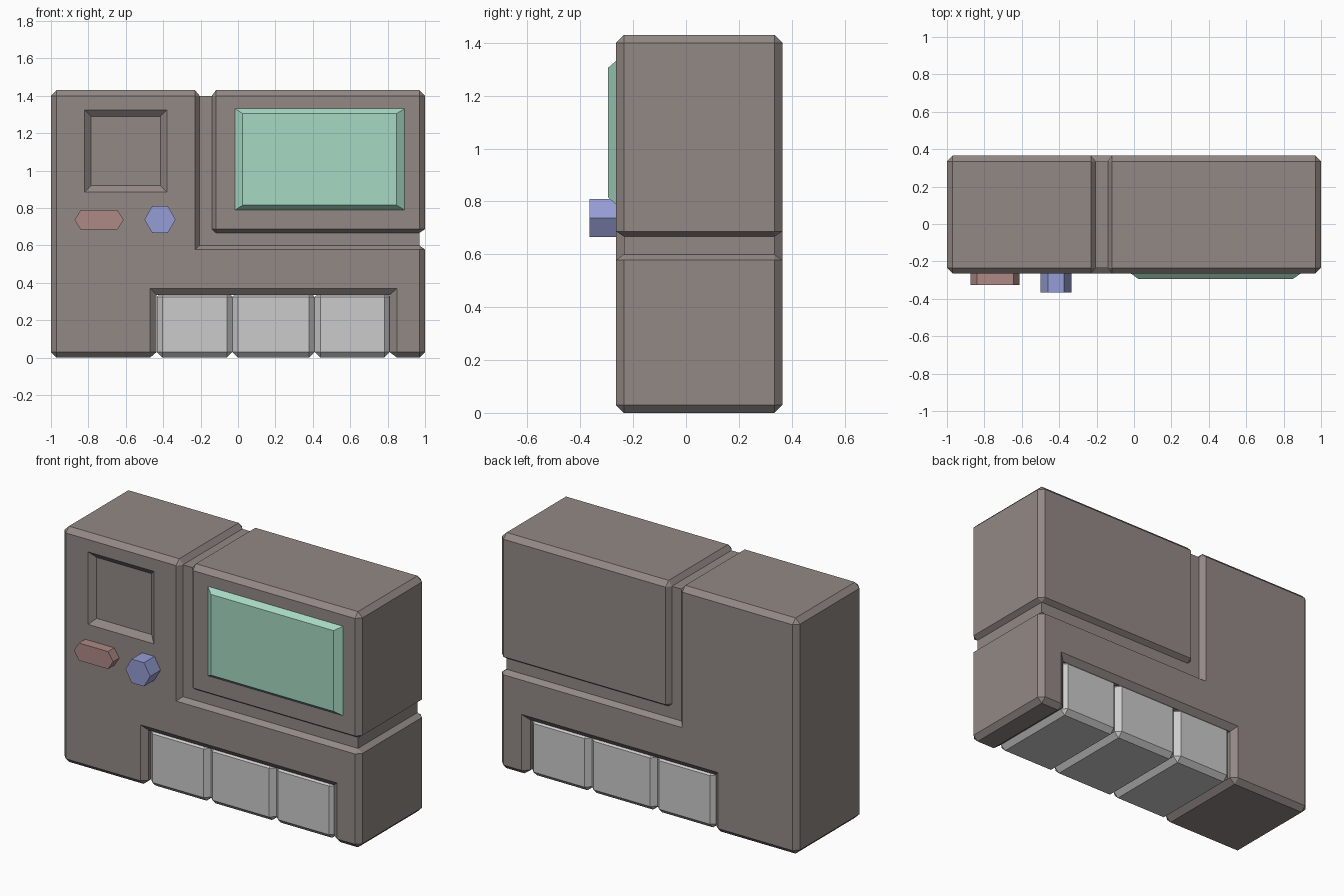
import bpy, bmesh, math

if "Cube" in bpy.data.objects:
    bpy.data.objects.remove(bpy.data.objects["Cube"])

FRONT, BACK, B = -0.265, 0.365, 0.03


def material(name, rgb):
    m = bpy.data.materials.new(name)
    m.diffuse_color = (*rgb, 1)
    m.use_nodes = True
    m.node_tree.nodes["Principled BSDF"].inputs["Base Color"].default_value = m.diffuse_color
    return m


CASE = material("warm_grey", (0.29, 0.25, 0.235))
GLASS = material("green_glass", (0.38, 0.69, 0.54))
RED = material("dull_red", (0.42, 0.25, 0.235))
BLUE = material("soft_blue", (0.30, 0.34, 0.66))


def loft(name, rings, mat=None):
    """Solid through (y, [(x, z), ...]) rings, ordered front to back."""
    bm = bmesh.new()
    loops = [[bm.verts.new((x, y, z)) for x, z in pts] for y, pts in rings]
    n = len(loops[0])
    for a, b in zip(loops, loops[1:]):
        for i in range(n):
            j = (i + 1) % n
            bm.faces.new((a[i], a[j], b[j], b[i]))
    bm.faces.new(loops[0])
    bm.faces.new(loops[-1][::-1])
    bmesh.ops.remove_doubles(bm, verts=bm.verts[:], dist=1e-4)
    bmesh.ops.recalc_face_normals(bm, faces=bm.faces[:])
    mesh = bpy.data.meshes.new(name)
    bm.to_mesh(mesh)
    bm.free()
    ob = bpy.data.objects.new(name, mesh)
    bpy.context.collection.objects.link(ob)
    if mat:
        mesh.materials.append(mat)
    return ob


def chamfered(name, outer, inset, front, back, mat=None):
    """Through-depth block whose front and back rims taper to the inset outline."""
    return loft(name, [(front, inset), (front + B, outer),
                       (back - B, outer), (back, inset)], mat)


def rect(x0, x1, z0, z1):
    return [(x0, z0), (x1, z0), (x1, z1), (x0, z1)]


def block(name, x0, x1, z0, z1, front, back, left, bottom, mat=None):
    """Box with all edges chamfered; left and bottom chamfers set separately."""
    xa, xb, za, zb = x0 + left, x1 - B, z0 + bottom, z1 - B
    outer = [(x0, za), (xa, z0), (xb, z0), (x1, za),
             (x1, zb), (xb, z1), (xa, z1), (x0, zb)]
    inset = [(xa, za), (xa, za), (xb, za), (xb, za),
             (xb, zb), (xb, zb), (xa, zb), (xa, zb)]
    return chamfered(name, outer, inset, front, back, mat)


# L-shaped main casing with a notch at the bottom
outer = [(-1, .03), (-.97, 0), (-.47, 0), (-.435, .03), (-.435, .335), (.81, .335),
         (.81, .03), (.85, 0), (.97, 0), (1, .03), (1, .578), (.97, .6),
         (-.205, .6), (-.205, 1.4), (-.23, 1.43), (-.97, 1.43), (-1, 1.4)]
a, b, c, d = (-.97, .03), (-.47, .03), (.85, .03), (.97, .03)
e, f, g = (.97, .578), (-.23, 1.4), (-.97, 1.4)
inset = [a, a, b, b, (-.47, .37), (.85, .37), c, c, d, d, e, e,
         (-.23, .578), f, f, g, g]
casing = chamfered("casing", outer, inset, FRONT, BACK, CASE)

# Square recess in the upper left
cutter = loft("recess_cutter", [(-.295, rect(-.855, -.345, .85, 1.36)),
                                (-.235, rect(-.785, -.415, .92, 1.29))], CASE)
cutter.hide_render = True
cutter.hide_set(True)
cut = casing.modifiers.new("recess", 'BOOLEAN')
cut.operation, cut.solver, cut.object = 'DIFFERENCE', 'EXACT', cutter

# Upper right block, and the core that forms the groove floor
block("screen_block", -.14, 1, .667, 1.43, FRONT, BACK, .022, .02, CASE)
core = rect(-.26, .97, .55, 1.4)
loft("groove_core", [(FRONT + B, core), (BACK - B, core)], CASE)

# Raised screen with sloping rim
loft("screen", [(-.295, rect(.025, .848, .815, 1.305)),
                (-.255, rect(-.03, .905, .78, 1.34))], GLASS)

# Three dark blocks running through the bottom notch
edges = [-.433, -.03, .41, .812]
for i, (x0, x1) in enumerate(zip(edges, edges[1:])):
    block(f"lower_block_{i + 1}", x0, x1, 0, .355, FRONT + .02, BACK - .02, B, B)

# Long red button and hexagonal blue knob
pill = [(-.874, .737), (-.84, .684), (-.645, .684),
        (-.611, .737), (-.645, .79), (-.84, .79)]
loft("red_button", [(-.325, pill), (-.25, pill)], RED)
hexagon = [(-.417 + .083 * math.cos(k * math.pi / 3),
            .738 + .083 * math.sin(k * math.pi / 3)) for k in range(6)]
loft("blue_knob", [(-.365, hexagon), (-.25, hexagon)], BLUE)
